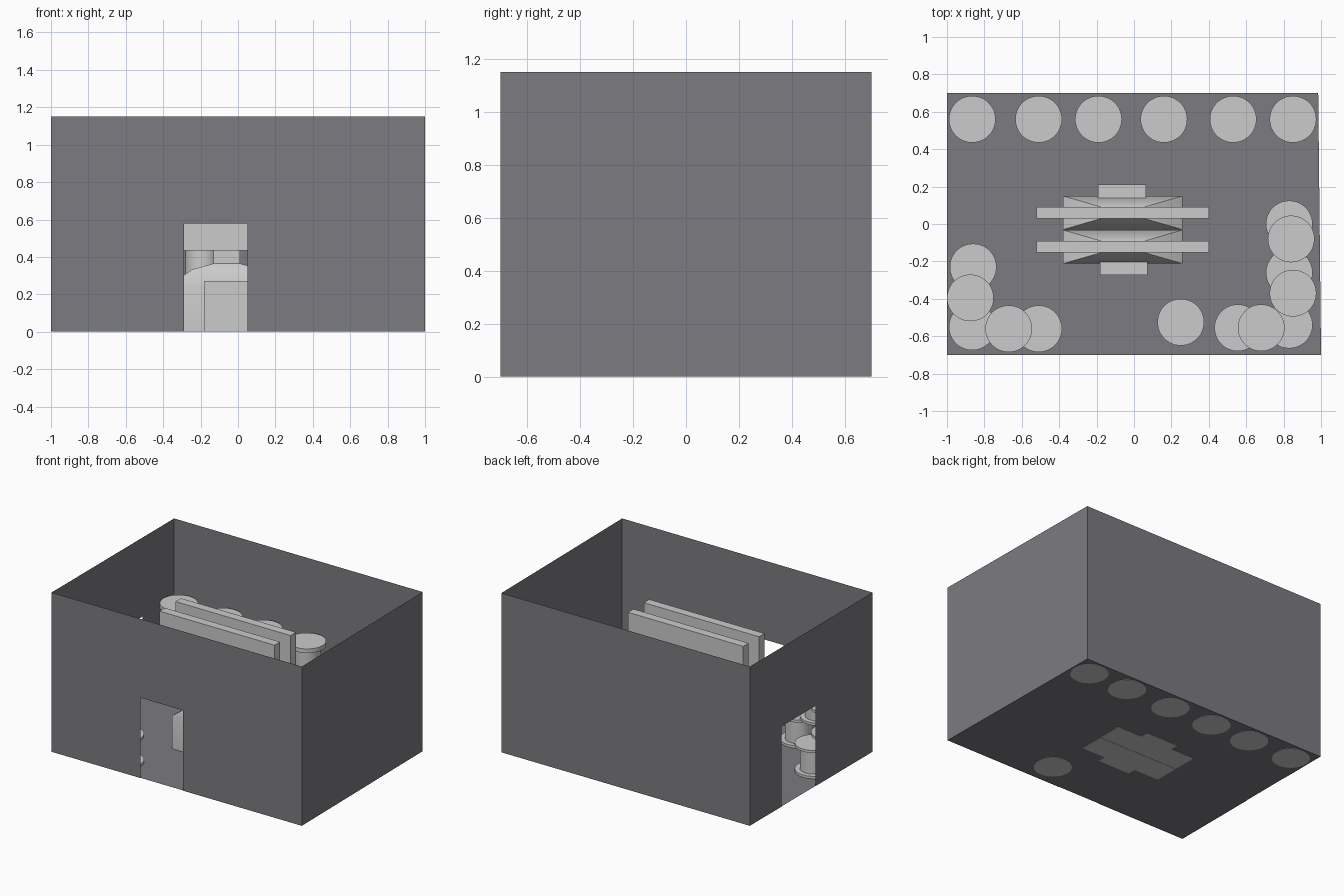
import bpy, bmesh
from math import cos, sin, pi
from mathutils import Vector

if "Cube" in bpy.data.objects:
    bpy.data.objects.remove(bpy.data.objects["Cube"])

dark = bpy.data.materials.new("dark_wall")
dark.diffuse_color = (0.2, 0.2, 0.22, 1)
dark.use_nodes = True
dark.node_tree.nodes["Principled BSDF"].inputs["Base Color"].default_value = dark.diffuse_color


def finish(name, bm, mat=None, smooth=False):
    me = bpy.data.meshes.new(name)
    bm.to_mesh(me)
    bm.free()
    ob = bpy.data.objects.new(name, me)
    bpy.context.collection.objects.link(ob)
    if mat:
        me.materials.append(mat)
    if smooth:
        bpy.context.view_layer.objects.active = ob
        ob.select_set(True)
        bpy.ops.object.shade_smooth_by_angle()
        ob.select_set(False)
    return ob


def loft(bm, rings):
    """Skin a stack of equal-length rings and cap both ends."""
    vs = [[bm.verts.new(p) for p in r] for r in rings]
    n = len(vs[0])
    for a, b in zip(vs, vs[1:]):
        for i in range(n):
            j = (i + 1) % n
            bm.faces.new((a[i], a[j], b[j], b[i]))
    bm.faces.new(vs[0][::-1])
    bm.faces.new(vs[-1])


def rect(cx, cy, hx, hy, z):
    return [(cx - hx, cy - hy, z), (cx + hx, cy - hy, z),
            (cx + hx, cy + hy, z), (cx - hx, cy + hy, z)]


# Room shell: thin floor and four walls, slightly out of square
H = 1.15
fl, fr, br, bl = [Vector(p) for p in
                  ((-1, -0.7, 0), (1, -0.7, 0), (0.985, 0.7, 0), (-1, 0.7, 0))]
bm = bmesh.new()
bm.faces.new([bm.verts.new(p + Vector((0, 0, 0.002))) for p in (fl, fr, br, bl)])
finish("floor", bm, dark)


def wall(name, a, b, door=None):
    def pt(t, z):
        return bm.verts.new(a.lerp(b, t) + Vector((0, 0, z)))
    bm = bmesh.new()
    panels = [(0, 1, 0)]
    if door:
        t0, t1, top = door
        panels = [(0, t0, 0), (t0, t1, top), (t1, 1, 0)]
    for s, e, z in panels:
        bm.faces.new((pt(s, z), pt(e, z), pt(e, H), pt(s, H)))
    finish(name, bm, dark)


wall("front_wall", fl, fr, (0.355, 0.525, 0.58))
wall("right_wall", fr, br)
wall("back_wall", br, bl)
wall("left_wall", bl, fl, (0.257, 0.536, 0.58))


# Flanged drums
def drum(name, x, y, z, h, flange):
    prof = [(0.125, 0), (0.125, flange), (0.092, flange),
            (0.092, h - flange), (0.125, h - flange), (0.125, h)]
    bm = bmesh.new()
    loft(bm, [[(x + r * cos(2 * pi * i / 48), y + r * sin(2 * pi * i / 48), z + dz)
               for i in range(48)] for r, dz in prof])
    finish(name, bm, smooth=True)


for x, y in ((-0.865, 0.56), (-0.51, 0.56), (-0.19, 0.56), (0.16, 0.56),
             (0.53, 0.56), (0.85, 0.56), (0.25, -0.525)):
    drum("tall_drum", x, y, 0, 0.63, 0.03)

LOW = ((-0.86, -0.23), (-0.865, -0.55), (-0.51, -0.56),
       (0.83, 0), (0.83, -0.26), (0.83, -0.54), (0.555, -0.555))
HIGH = ((-0.875, -0.395), (-0.67, -0.56),
        (0.84, -0.08), (0.85, -0.37), (0.68, -0.555))
for layer, spots in enumerate((LOW, HIGH)):
    for x, y in spots:
        drum("short_drum", x, y, 0.005 + 0.206 * layer, 0.205, 0.018)

# Two back-to-back display boards on flared pedestals
CX = -0.06
for side, cy in ((-1, -0.122), (1, 0.06)):
    bm = bmesh.new()
    loft(bm, [rect(CX, cy, hx, hy, z) for hx, hy, z in
              ((0.32, 0.09, 0), (0.32, 0.09, 0.24), (0.185, 0.051, 0.333),
               (0.07, 0.018, 0.365), (0.07, 0.018, 0.5))])
    finish("pedestal", bm, smooth=True)

    bm = bmesh.new()
    loft(bm, [rect(CX, cy, 0.46, 0.031, z) for z in (0.435, 0.935)])
    finish("board", bm)

    bm = bmesh.new()
    loft(bm, [rect(CX - 0.005 * side, cy + side * 0.115, 0.128, 0.035, z)
              for z in (0, 0.27)])
    finish("step", bm)
